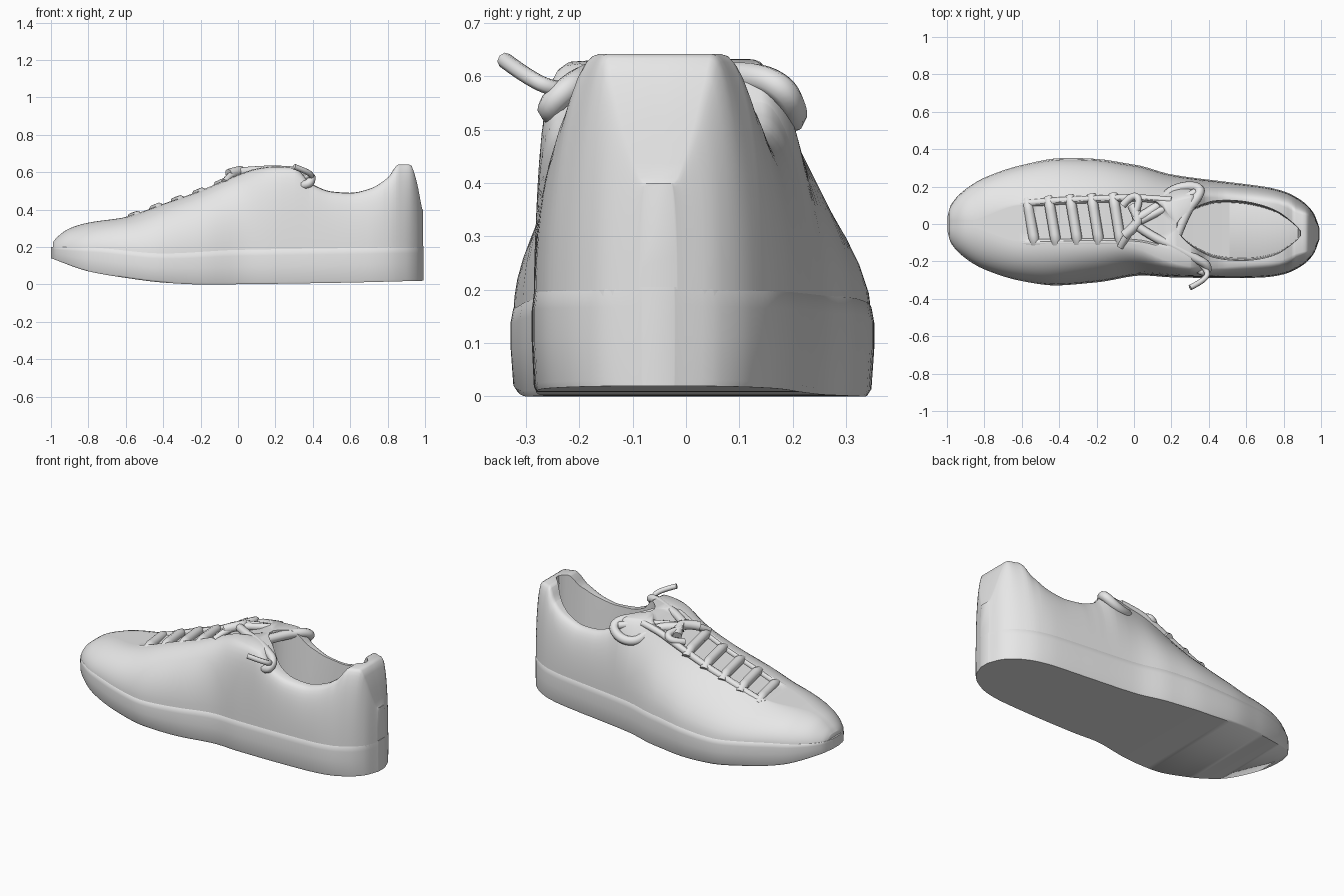
import bpy
import bmesh
import math

cube = bpy.data.objects.get("Cube")
if cube:
    bpy.data.objects.remove(cube, do_unlink=True)

grey = bpy.data.materials.new("light_grey")
grey.use_nodes = True
grey.diffuse_color = (0.8, 0.8, 0.8, 1)
grey.node_tree.nodes["Principled BSDF"].inputs["Base Color"].default_value = (0.8, 0.8, 0.8, 1)


def smooth_keys(*keys):
    """Return a smooth function of x through the keys, without overshoot."""
    xs, vs = zip(*keys)
    slopes = [(b[1] - a[1]) / (b[0] - a[0]) for a, b in zip(keys, keys[1:])]
    tangents = [slopes[0]]
    for a, b in zip(slopes, slopes[1:]):
        tangents.append(2 * a * b / (a + b) if a * b > 0 else 0)
    tangents.append(slopes[-1])

    def value(x):
        x = min(max(x, xs[0]), xs[-1])
        i = 0
        while i < len(slopes) - 1 and x > xs[i + 1]:
            i += 1
        h = xs[i + 1] - xs[i]
        t = (x - xs[i]) / h
        s = t * t * (3 - 2 * t)
        bend_in = t * (1 - t) ** 2 * h * tangents[i]
        bend_out = t * t * (t - 1) * h * tangents[i + 1]
        return vs[i] * (1 - s) + vs[i + 1] * s + bend_in + bend_out

    return value


def step(x, start, end):
    t = min(max((x - start) / (end - start), 0), 1)
    return t * t * (3 - 2 * t)


# Plan outline and height profiles along the length
half_width = smooth_keys((-1, .03), (-.98, .1), (-.9, .185), (-.8, .245), (-.6, .31),
                         (-.4, .34), (-.2, .33), (0, .298), (.2, .275), (.5, .257),
                         (.7, .242), (.8, .222), (.9, .172), (.96, .11), (.992, .03))
centre = smooth_keys((-1, 0), (-.6, .005), (-.2, .018), (0, .02), (.2, -.01),
                     (.5, -.032), (.8, -.047), (1, -.052))
sole_base = smooth_keys((-1, .14), (-.8, .07), (-.6, .035), (-.4, .01), (-.2, 0),
                        (.5, .008), (1, .02))
sole_top = smooth_keys((-1, .2), (-.8, .2), (-.4, .17), (0, .19), (1, .205))
upper_top = smooth_keys((-1, .21), (-.97, .25), (-.9, .3), (-.8, .33), (-.6, .36),
                        (-.4, .43), (-.2, .5), (0, .585), (.1, .62), (.2, .632),
                        (.3, .625), (.4, .535), (.5, .497), (.6, .49), (.7, .51),
                        (.8, .57), (.86, .642), (.92, .642), (.95, .57), (.985, .4))
rim_width = smooth_keys((-.85, .02), (-.6, .1), (0, .115), (.2, .13), (.3, .155), (.5, .175),
                        (.7, .17), (.8, .14), (.88, .105), (1, .08))
insole = smooth_keys((.2, .25), (.5, .2), (.9, .15))
inner_fullness = smooth_keys((-.8, 1.1), (-.35, 2.4), (0, 2.7), (.25, 1.4), (.5, .9))
outer_fullness = smooth_keys((-.8, 1), (-.1, 1), (.15, .45), (.25, .35), (.4, .4),
                             (.7, .8), (1, 1))


def finish(obj):
    obj.data.materials.append(grey)
    bpy.ops.object.select_all(action='DESELECT')
    obj.select_set(True)
    bpy.context.view_layer.objects.active = obj
    bpy.ops.object.shade_smooth_by_angle(angle=math.radians(55))


def loft(name, rings):
    bm = bmesh.new()
    loops = [[bm.verts.new(p) for p in ring] for ring in rings]
    n = len(loops[0])
    for a, b in zip(loops, loops[1:]):
        for i in range(n):
            j = (i + 1) % n
            bm.faces.new((a[i], a[j], b[j], b[i]))
    bm.faces.new(loops[0])
    bm.faces.new(loops[-1])
    bmesh.ops.recalc_face_normals(bm, faces=bm.faces)
    mesh = bpy.data.meshes.new(name)
    bm.to_mesh(mesh)
    bm.free()
    obj = bpy.data.objects.new(name, mesh)
    bpy.context.collection.objects.link(obj)
    finish(obj)


def stations(start, end, count):
    mid, reach = (start + end) / 2, (end - start) / 2
    return [mid - reach * math.cos(math.pi * i / count) for i in range(count + 1)]


# Sole: flat underside, nearly upright wall and a small lip at the top
def sole_ring(x):
    w, c, low, high = half_width(x), centre(x), sole_base(x), sole_top(x)
    wall = [(.965, 0), (.985, .06), (1, .5), (1, .8), (.985, .97), (.96, 1)]
    left = [(x, c + w * k, low + (high - low) * t) for k, t in wall]
    right = [(x, c - w * k, low + (high - low) * t) for k, t in reversed(wall)]
    return left + right


loft("sole", [sole_ring(x) for x in stations(-1, .992, 80)])

# Upper: arched sections whose middle sinks into the throat and the foot opening
SIDE = 12
WELL = [(.97, 0), (.93, .4), (.89, 1), (.5, 1), (0, 1)]
OPEN_START, OPEN_END = .23, .89


def rim_half(x):
    return min(rim_width(x), .65 * half_width(x))


def opening_width(x):
    """Share of the rim width taken by the rounded opening at x."""
    if x < OPEN_START:
        return 1 - .85 * step(x, .12, OPEN_START)
    reach = (OPEN_END - OPEN_START) / 2
    t = (x - OPEN_START - reach) / reach
    return max(math.sqrt(max(1 - t * t, 0)), .15)


def sink(x):
    opening = step(x, OPEN_START, OPEN_START + .012) * (1 - step(x, OPEN_END - .012, OPEN_END))
    throat = step(x, -.58, -.5) * (1 - step(x, .1, .2))
    return opening * (upper_top(x) - insole(x)) + throat * .025


def upper_ring(x):
    w, c = half_width(x) * .985, centre(x)
    low, high, rim = sole_top(x) - .02, upper_top(x), rim_half(x)

    def side(sign, fullness):
        points = []
        for i in range(SIDE + 1):
            a = math.pi / 2 * i / SIDE
            y = rim + (w - rim) * max(math.cos(a), 0) ** fullness
            points.append((x, c + sign * y, low + (high - low) * math.sin(a)))
        return points

    depth, inner = sink(x), rim * opening_width(x)
    well = [(k, t) for k, t in WELL] + [(-k, t) for k, t in reversed(WELL[:-1])]
    middle = [(x, c + inner * k, high - depth * t) for k, t in well]
    return side(1, inner_fullness(x)) + middle + side(-1, outer_fullness(x))[::-1]


loft("upper", [upper_ring(x) for x in sorted(
    stations(-.99, .99, 80) + stations(OPEN_START - .001, OPEN_END + .001, 41))])


# Laces and trims as round cords
def cord(name, points, radius):
    curve = bpy.data.curves.new(name, 'CURVE')
    curve.dimensions = '3D'
    curve.bevel_depth = radius
    curve.bevel_resolution = 2
    curve.resolution_u = 6
    curve.use_fill_caps = True
    spline = curve.splines.new('NURBS')
    spline.points.add(len(points) - 1)
    for point, co in zip(spline.points, points):
        point.co = (*co, 1)
    spline.use_endpoint_u = True
    spline.order_u = 3
    source = bpy.data.objects.new(name + "_path", curve)
    bpy.context.collection.objects.link(source)
    bpy.context.view_layer.update()
    mesh = bpy.data.meshes.new_from_object(source.evaluated_get(
        bpy.context.evaluated_depsgraph_get()))
    bpy.data.objects.remove(source, do_unlink=True)
    obj = bpy.data.objects.new(name, mesh)
    bpy.context.collection.objects.link(obj)
    finish(obj)


# Lace bars across the throat
for i in range(5):
    x = -.55 + i * .115
    bar = []
    for k in (-1.2, -.9, -.4, .4, .9, 1.2):
        px = x - .018 * k
        drop = .035 if abs(k) > 1 else .012
        bar.append((px, centre(px) + k * rim_half(px), upper_top(px) - drop))
    cord(f"lace_bar_{i + 1}", bar, .028)

# Raised edges along the eyelet rows
for name, sign in (("left", 1), ("right", -1)):
    edge = [(x, centre(x) + sign * rim_half(x) * 1.05, upper_top(x) - .02)
            for x in [-.6 + .1 * i for i in range(9)]]
    cord(name + "_eyelet_edge", edge, .02)

# Bow: knot, two loops and the loose ends
cord("knot", [(-.05, -.06, .59), (0, -.02, .605), (.03, .03, .605), (-.01, .1, .58)], .028)
cord("left_bow_loop", [(0, .02, .6), (.1, .07, .6), (.16, .13, .57), (.2, .18, .52),
                       (.29, .205, .52), (.36, .19, .57), (.34, .14, .6),
                       (.28, .07, .6), (.23, -.06, .6)], .027)
cord("left_bow_return", [(.02, .01, .6), (.12, .06, .605), (.22, .11, .6), (.33, .17, .58)], .022)
cord("right_bow_loop", [(0, 0, .6), (.1, -.07, .61), (.22, -.12, .612), (.32, -.18, .605),
                        (.4, -.22, .58), (.38, -.27, .53), (.33, -.23, .53)], .024)
cord("right_loose_end", [(.34, -.2, .57), (.4, -.25, .575), (.38, -.3, .6),
                         (.3, -.34, .63)], .015)
cord("left_loose_end", [(.0, .05, .6), (.04, .13, .6), (-.01, .16, .57), (-.06, .1, .56)], .02)
cord("front_loose_end", [(0, -.02, .6), (-.04, -.06, .59), (-.07, -.12, .545)], .02)
